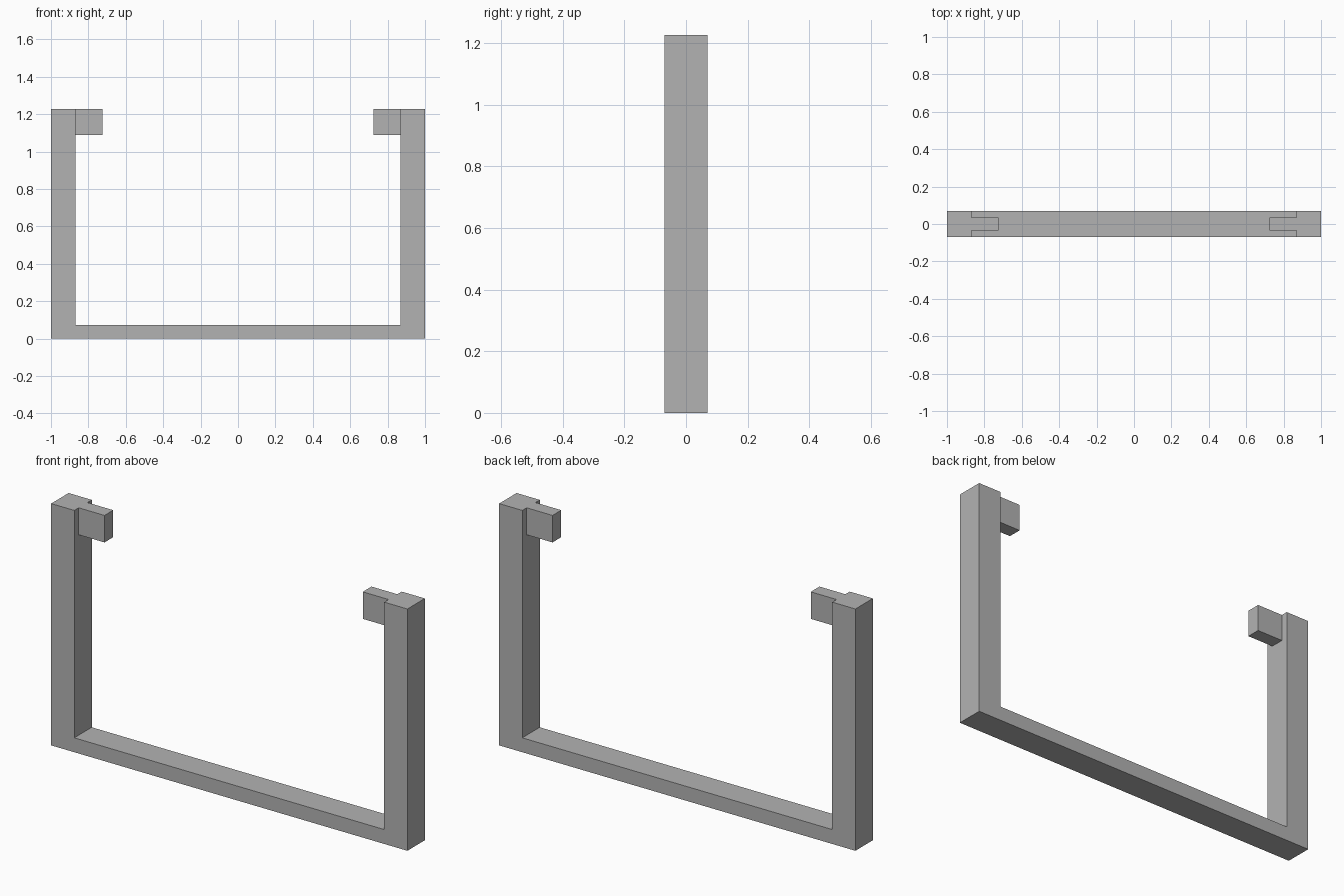
import bpy
import bmesh

cube = bpy.data.objects.get("Cube")
if cube:
    bpy.data.objects.remove(cube, do_unlink=True)

W, H = 1.0, 1.227      # half width and height of the frame
INNER, BAR = 0.87, 0.073  # inner face of the posts, top of the bar
DEPTH = 0.07           # half depth of the frame
TAB_X, TAB_Z, TAB_Y = 0.725, 1.09, 0.035

grey = bpy.data.materials.new("plain grey")
grey.use_nodes = True
colour = (0.45, 0.45, 0.45, 1)
grey.diffuse_color = colour
grey.node_tree.nodes["Principled BSDF"].inputs["Base Color"].default_value = colour


def extrude_profile(name, points, half_depth):
    """Extrude an x-z outline evenly to both sides of y = 0."""
    bm = bmesh.new()
    face = bm.faces.new([bm.verts.new((x, -half_depth, z)) for x, z in points])
    result = bmesh.ops.extrude_face_region(bm, geom=[face])
    moved = [v for v in result["geom"] if isinstance(v, bmesh.types.BMVert)]
    bmesh.ops.translate(bm, verts=moved, vec=(0, 2 * half_depth, 0))
    bmesh.ops.recalc_face_normals(bm, faces=bm.faces)
    mesh = bpy.data.meshes.new(name)
    bm.to_mesh(mesh)
    bm.free()
    mesh.materials.append(grey)
    obj = bpy.data.objects.new(name, mesh)
    bpy.context.collection.objects.link(obj)
    return obj


# U-shaped frame: bottom bar and two posts in one piece
half = [(W, 0), (W, H), (INNER, H), (INNER, BAR)]
extrude_profile("u_frame", half + [(-x, z) for x, z in reversed(half)], DEPTH)

# Narrow tabs pointing inwards at the top of each post
for side, sign in (("left", 1), ("right", -1)):
    outline = [(INNER, TAB_Z), (INNER, H), (TAB_X, H), (TAB_X, TAB_Z)]
    extrude_profile(side + "_tab", [(sign * x, z) for x, z in outline], TAB_Y)
